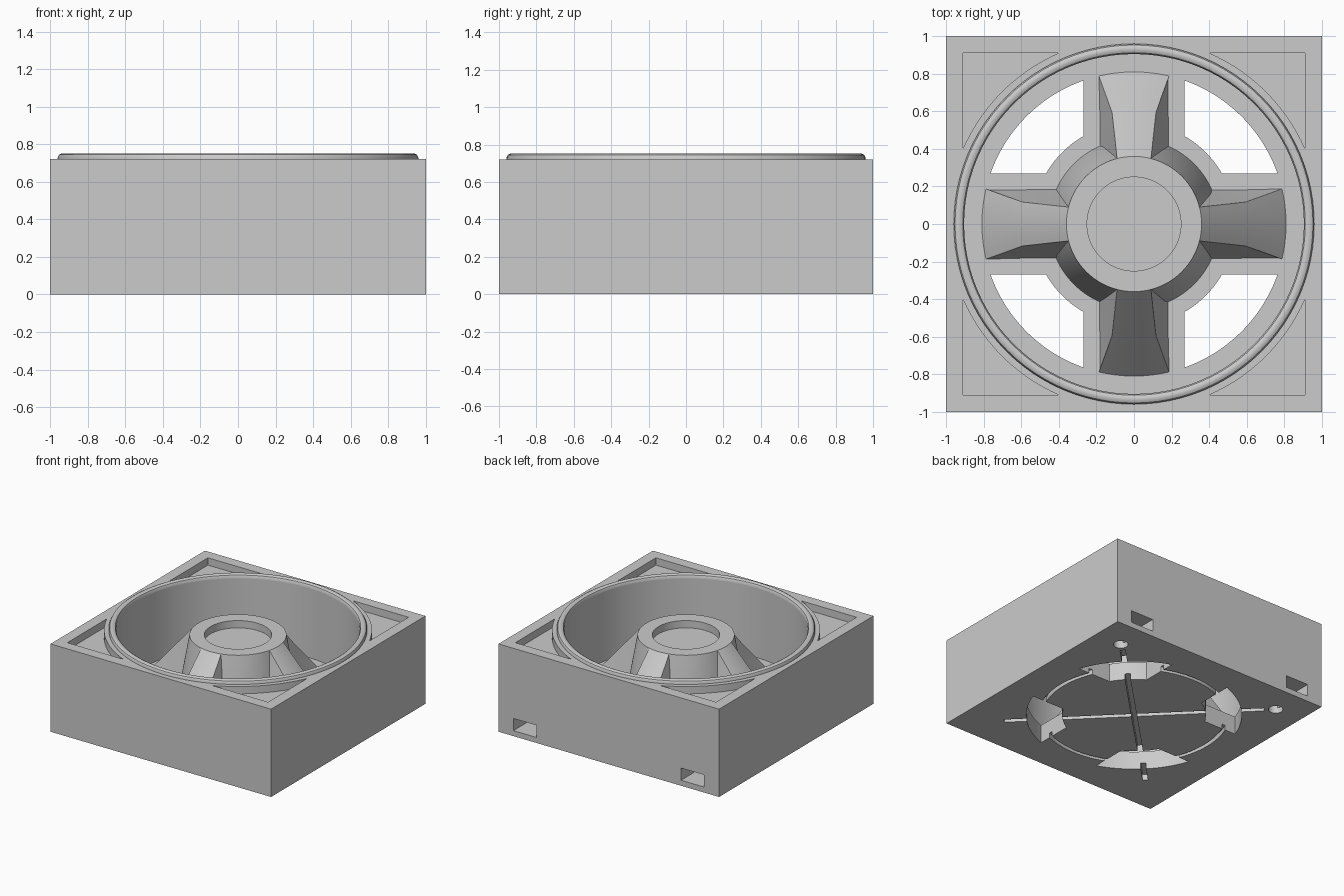
import bpy, bmesh
from math import sin, cos, pi, radians, sqrt

default = bpy.data.objects.get("Cube")
if default:
    bpy.data.objects.remove(default, do_unlink=True)

grey = bpy.data.materials.new("plain grey")
grey.use_nodes = True
grey.diffuse_color = (0.6, 0.6, 0.6, 1)
grey.node_tree.nodes["Principled BSDF"].inputs["Base Color"].default_value = (0.6, 0.6, 0.6, 1)

TOP = 0.72      # top of the housing
FLOOR = 0.15    # floor of the round well
HUB = 0.68      # top of the hub
WELL = 0.905    # well radius


def finish(name, bm):
    """Turn a bmesh into a named object."""
    bmesh.ops.remove_doubles(bm, verts=bm.verts, dist=0.0001)
    bmesh.ops.recalc_face_normals(bm, faces=bm.faces)
    mesh = bpy.data.meshes.new(name)
    bm.to_mesh(mesh)
    bm.free()
    mesh.materials.append(grey)
    obj = bpy.data.objects.new(name, mesh)
    bpy.context.collection.objects.link(obj)
    return obj


def prism(name, outline, z0, z1):
    """Extrude a flat outline from z0 to z1."""
    bm = bmesh.new()
    face = bm.faces.new([bm.verts.new((x, y, z0)) for x, y in outline])
    made = bmesh.ops.extrude_face_region(bm, geom=[face])["geom"]
    verts = [v for v in made if isinstance(v, bmesh.types.BMVert)]
    bmesh.ops.translate(bm, verts=verts, vec=(0, 0, z1 - z0))
    return finish(name, bm)


def lathe(name, profile, closed=False, steps=96):
    """Spin an (r, z) profile about the z axis."""
    bm = bmesh.new()
    verts = [bm.verts.new((r, 0, z)) for r, z in profile]
    pairs = list(zip(verts, verts[1:])) + ([(verts[-1], verts[0])] if closed else [])
    edges = [bm.edges.new(p) for p in pairs]
    bmesh.ops.spin(bm, geom=verts + edges, cent=(0, 0, 0), axis=(0, 0, 1),
                   angle=2 * pi, steps=steps, use_merge=True)
    return finish(name, bm)


def arc(r, a0, a1, n=20, cx=0, cy=0):
    """Points on an arc, angles in degrees."""
    angles = [radians(a0 + (a1 - a0) * i / n) for i in range(n + 1)]
    return [(cx + r * cos(a), cy + r * sin(a)) for a in angles]


def rect(x0, x1, y0, y1):
    return [(x0, y0), (x1, y0), (x1, y1), (x0, y1)]


def turn(points, quarter):
    """Rotate outline points by quarter turns."""
    for _ in range(quarter):
        points = [(-y, x) for x, y in points]
    return points


def cut(target, cutter):
    """Subtract the cutter and discard it."""
    mod = target.modifiers.new("cut", "BOOLEAN")
    mod.operation = "DIFFERENCE"
    mod.solver = "EXACT"
    mod.object = cutter
    bpy.context.view_layer.objects.active = target
    bpy.ops.object.modifier_apply(modifier=mod.name)
    bpy.data.objects.remove(cutter, do_unlink=True)


def smooth(obj):
    bpy.ops.object.select_all(action="DESELECT")
    obj.select_set(True)
    bpy.context.view_layer.objects.active = obj
    bpy.ops.object.shade_smooth_by_angle(angle=radians(30))


# Square housing with a round well
housing = prism("housing", rect(-1, 1, -1, 1), 0, TOP)
cut(housing, prism("well_cutter", arc(WELL, 0, 356.25, 95), FLOOR, 1))

# Corner pockets in the top and openings through the floor
pocket = arc(0.995, 23.8, 66.2) + [(0.91, 0.91)]
opening = arc(0.81, 19.47, 70.53) + arc(0.54, 60, 30)
for q in range(4):
    cut(housing, prism("pocket_cutter", turn(pocket, q), TOP - 0.06, 1))
    cut(housing, prism("opening_cutter", turn(opening, q), -0.1, FLOOR + 0.1))

# Underside grooves: a ring and two diagonals
cut(housing, lathe("ring_cutter", [(0.69, -0.1), (0.72, -0.1), (0.72, 0.04), (0.69, 0.04)], True))
for side in (-1, 1):
    c, s, length, half = cos(pi / 4), side * sin(pi / 4), 0.98, 0.02
    bar = [(u * c - v * s, u * s + v * c) for u, v in rect(-length, length, -half, half)]
    cut(housing, prism("diagonal_cutter", bar, -0.1, 0.05))

# Slots in the back and round holes beneath them
for side in (-1, 1):
    x = 0.76 * side
    cut(housing, prism("slot_cutter", rect(x - 0.105, x + 0.105, 0.72, 1.1), 0.045, 0.145))
    cut(housing, prism("hole_cutter", arc(0.055, 0, 345, 23, x, 0.75), -0.1, 0.1))
smooth(housing)

# Rounded rim around the well
smooth(lathe("rim", [(WELL, TOP - 0.01), (WELL, 0.73), (0.912, 0.744), (0.925, 0.751), (0.94, 0.751),
                     (0.953, 0.744), (0.96, 0.73), (0.96, TOP - 0.01)], True))

# Tapered hub with a dished top
smooth(lathe("hub", [(0, FLOOR - 0.02), (0.453, FLOOR - 0.02), (0.453, FLOOR), (0.36, HUB),
                     (0.25, HUB), (0.25, HUB - 0.06), (0, HUB - 0.06)]))

# Four sloping arms with flared sides
stations = [(0.33, 0.09, HUB - 0.001), (0.36, 0.09, HUB - 0.001),
            (0.606, 0.117, 0.39), (0.81, 0.187, FLOOR)]
for q, label in enumerate(("back", "left", "front", "right")):
    bm = bmesh.new()
    rows = []
    for r, half, z in stations:
        row = []
        for i in range(-4, 5):
            x = half * i / 4
            row.append((x, sqrt(r * r - x * x), z))
        base = sqrt(r * r - 0.187 ** 2)
        row = [(-0.187, base, FLOOR - 0.02)] + row + [(0.187, base, FLOOR - 0.02)]
        turned = turn([(x, y) for x, y, z in row], (4 - q) % 4)
        rows.append([bm.verts.new((x, y, p[2])) for (x, y), p in zip(turned, row)])
    for a, b in zip(rows, rows[1:]):
        for i in range(len(a) - 1):
            bm.faces.new((a[i], a[i + 1], b[i + 1], b[i]))
        bm.faces.new((a[-1], a[0], b[0], b[-1]))
    bm.faces.new(rows[0])
    bm.faces.new(rows[-1])
    smooth(finish(label + "_arm", bm))
